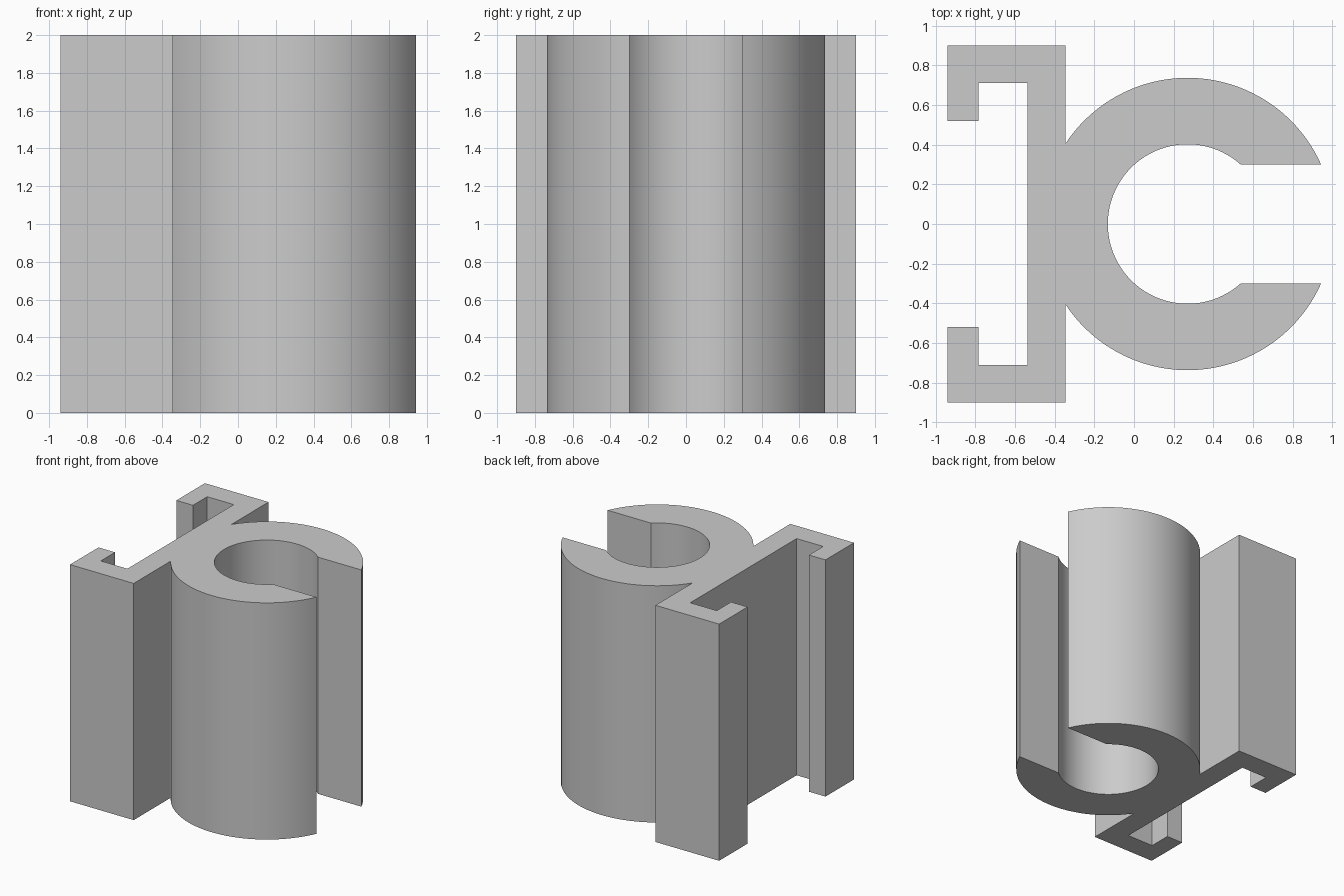
import bpy
import bmesh
from math import asin, cos, sin, pi, radians

cube = bpy.data.objects.get("Cube")
if cube:
    bpy.data.objects.remove(cube, do_unlink=True)

HEIGHT = 2.0
CENTRE_X = 0.27
OUTER_R, INNER_R = 0.737, 0.402
SLOT = 0.30          # half width of the clip opening
WEB_X = -0.345       # face of the rail web next to the ring


def arc(radius, start, end, steps):
    """Points along an arc around the ring centre."""
    angles = [start + (end - start) * i / steps for i in range(steps + 1)]
    return [(CENTRE_X + radius * cos(a), radius * sin(a)) for a in angles]


# Upper half: outer ring arc, then the hooked rail channel
join = pi - asin(0.406 / OUTER_R)
half = arc(OUTER_R, asin(SLOT / OUTER_R), join, 40)
half += [(WEB_X, 0.90), (-0.94, 0.90), (-0.94, 0.52),
         (-0.785, 0.52), (-0.785, 0.71), (-0.537, 0.71)]

# Mirror it and close the outline with the bore
mouth = asin(SLOT / INNER_R)
profile = half + [(x, -y) for x, y in reversed(half)]
profile += arc(INNER_R, 2 * pi - mouth, mouth, 64)

# Extrude the outline to full height
bm = bmesh.new()
base = bm.faces.new([bm.verts.new((x, y, 0)) for x, y in profile])
extruded = bmesh.ops.extrude_face_region(bm, geom=[base], use_keep_orig=True)
top = [v for v in extruded["geom"] if isinstance(v, bmesh.types.BMVert)]
bmesh.ops.translate(bm, vec=(0, 0, HEIGHT), verts=top)
bmesh.ops.recalc_face_normals(bm, faces=bm.faces)
mesh = bpy.data.meshes.new("rail_clip")
bm.to_mesh(mesh)
bm.free()

clip = bpy.data.objects.new("rail_clip", mesh)
bpy.context.collection.objects.link(clip)

# Plain grey finish
grey = bpy.data.materials.new("plain grey")
grey.use_nodes = True
colour = (0.6, 0.6, 0.6, 1)
grey.diffuse_color = colour
grey.node_tree.nodes["Principled BSDF"].inputs["Base Color"].default_value = colour
mesh.materials.append(grey)

# Smooth the arcs and keep the corners sharp
bpy.ops.object.select_all(action="DESELECT")
clip.select_set(True)
bpy.context.view_layer.objects.active = clip
bpy.ops.object.shade_smooth_by_angle(angle=radians(20))
